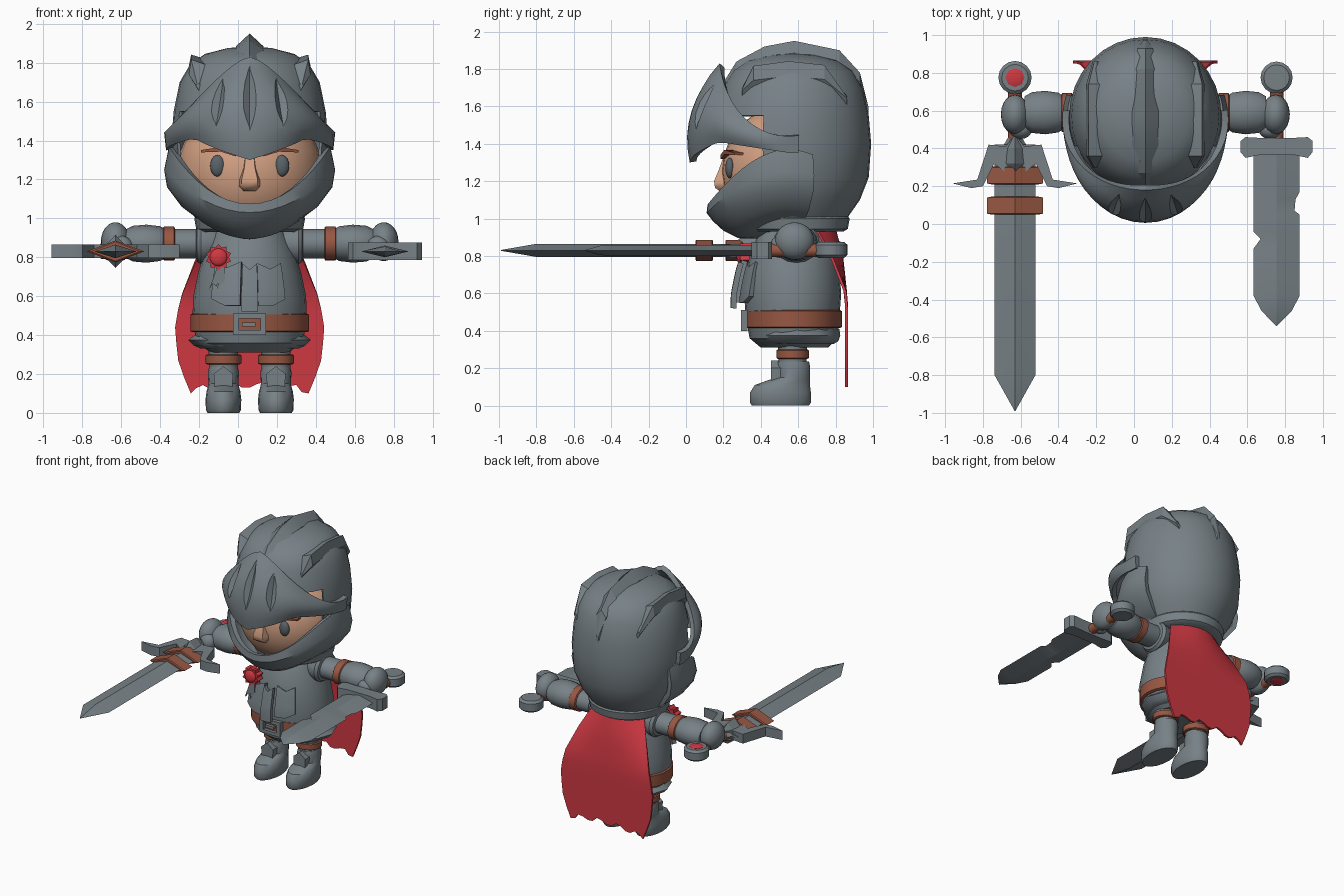
import bpy, bmesh, math
from math import sin, cos, pi, radians
from mathutils import Vector

if "Cube" in bpy.data.objects:
    bpy.data.objects.remove(bpy.data.objects["Cube"])

CX = 0.06  # body centre line


def material(name, rgb):
    m = bpy.data.materials.new(name)
    m.diffuse_color = (*rgb, 1)
    m.use_nodes = True
    m.node_tree.nodes["Principled BSDF"].inputs["Base Color"].default_value = m.diffuse_color
    return m


STEEL = material("steel", (0.185, 0.22, 0.24))
LEATHER = material("leather", (0.31, 0.095, 0.055))
RED = material("red_cloth", (0.62, 0.04, 0.055))
SKIN = material("skin", (0.66, 0.36, 0.23))
EYE = material("eye_grey", (0.10, 0.125, 0.14))


def finish(name, bm, mat, thick=0, angle=35):
    bmesh.ops.remove_doubles(bm, verts=bm.verts[:], dist=1e-4)
    bmesh.ops.recalc_face_normals(bm, faces=bm.faces[:])
    if thick:
        bmesh.ops.solidify(bm, geom=bm.faces[:], thickness=thick)
        bmesh.ops.recalc_face_normals(bm, faces=bm.faces[:])
    for f in bm.faces:
        f.smooth = True
    for e in bm.edges:
        e.smooth = e.calc_face_angle(0) < radians(angle)
    me = bpy.data.meshes.new(name)
    bm.to_mesh(me)
    bm.free()
    me.materials.append(mat)
    ob = bpy.data.objects.new(name, me)
    bpy.context.collection.objects.link(ob)
    return ob


def loft(name, rings, mat, angle=35):
    """Skin closed rings of equal length and cap both ends."""
    bm = bmesh.new()
    vs = [[bm.verts.new(p) for p in r] for r in rings]
    n = len(rings[0])
    for a, b in zip(vs, vs[1:]):
        for i in range(n):
            bm.faces.new((a[i], a[(i + 1) % n], b[(i + 1) % n], b[i]))
    bm.faces.new(vs[0])
    bm.faces.new(vs[-1])
    return finish(name, bm, mat, angle=angle)


def stack(name, levels, mat, cx=CX, n=24):
    """Elliptic rings (z, rx, ry, centre y) stacked upward."""
    return loft(name, [[(cx + rx * cos(2 * pi * i / n), cy + ry * sin(2 * pi * i / n), z)
                        for i in range(n)] for z, rx, ry, cy in levels], mat)


def tube_x(name, levels, mat, s, cy=0.59, cz=0.87, n=16):
    """Round rings (distance from centre line, radius) along an arm."""
    return loft(name, [[(CX + s * d, cy + r * cos(2 * pi * i / n), cz + 0.85 * r * sin(2 * pi * i / n))
                        for i in range(n)] for d, r in levels], mat)


def sheet(name, fn, nu, nv, mat, thick):
    """Curved sheet from fn(u, v), u and v in 0..1, with thickness."""
    bm = bmesh.new()
    g = [[bm.verts.new(fn(i / nu, j / nv)) for j in range(nv + 1)] for i in range(nu + 1)]
    for i in range(nu):
        for j in range(nv):
            bm.faces.new((g[i][j], g[i + 1][j], g[i + 1][j + 1], g[i][j + 1]))
    return finish(name, bm, mat, thick)


def ball(name, loc, size, mat, seg=20):
    bm = bmesh.new()
    bmesh.ops.create_uvsphere(bm, u_segments=seg, v_segments=12, radius=1)
    for v in bm.verts:
        v.co = Vector(a * b for a, b in zip(v.co, size)) + Vector(loc)
    return finish(name, bm, mat)


def blade(name, x, levels, mat, z=0.83):
    """Diamond sections (y, left width, right width, half thickness)."""
    return loft(name, [[(x - l, y, z), (x, y, z + t), (x + r, y, z), (x, y, z - t)]
                       for y, l, r, t in levels], mat, angle=15)


def prism(name, outline, a, b, mat, axis="z"):
    put = (lambda p, d: (p[0], p[1], d)) if axis == "z" else (lambda p, d: (p[0], d, p[1]))
    return loft(name, [[put(p, a) for p in outline], [put(p, b) for p in outline]], mat)


def lerp(t, pts):
    for (a, x), (b, y) in zip(pts, pts[1:]):
        if t <= b:
            return x + (y - x) * max(0, t - a) / (b - a)
    return pts[-1][1]


# helmet dome, open at the face
DOME = [(1.885, .01), (1.875, .12), (1.845, .24), (1.79, .32), (1.70, .375), (1.55, .407),
        (1.40, .42), (1.22, .407), (1.1, .36), (1.0, .29)]
bm = bmesh.new()
N = 32
rows = [[bm.verts.new((CX + r * .96 * cos(2 * pi * i / N), .57 + r * sin(2 * pi * i / N), z))
         for i in range(N)] for z, r in DOME]
bm.faces.new(rows[0])
for a, b in zip(rows, rows[1:]):
    for i in range(N):
        q = (a[i], a[(i + 1) % N], b[(i + 1) % N], b[i])
        c = sum((v.co for v in q), Vector()) / 4
        if not (c.y < 0.43 and c.z < 1.5):
            bm.faces.new(q)
finish("helmet_dome", bm, STEEL, 0.015)


# crests on the helmet
def crest(name, ox, path, nx):
    n = Vector((nx, 0, 1)).normalized()
    side = Vector((n.z, 0, -n.x))
    rings = []
    for y, z, w, h in path:
        p = Vector((CX + ox, y, z))
        rings.append([p - side * w - n * .04, p - side * w, p + n * h, p + side * w, p + side * w - n * .04])
    loft(name, rings, STEEL, 20)


crest("middle_crest", 0, [(.17, 1.68, .01, 0), (.27, 1.79, .05, .05), (.42, 1.865, .07, .055),
                          (.58, 1.885, .07, .065), (.82, 1.82, .06, .08), (.93, 1.73, .04, .05),
                          (.975, 1.60, .01, 0)], 0)
for s in (-1, 1):
    crest("side_crest", s * .27, [(.30, 1.69, .01, 0), (.36, 1.765, .05, .06), (.55, 1.79, .055, .06),
                                  (.74, 1.77, .05, .06), (.86, 1.65, .01, 0)], s * .6)


# visor with three V grooves
def visor_pt(a, v, out=0):
    c, s = max(cos(a), 0), abs(sin(a))
    rs = (.44 - .07 * c ** 2, .435 + .087 * c ** 2, .43 + .10 * c ** 4)
    zt = 1.83 - .39 * s ** 1.5
    zl = 1.30 + lerp(abs(a), [(0, 0), (.65, .11), (1.6, .05)])
    zs = (zt, zl + (zt - zl) * .52, zl)
    k = ((v - 1) * (v - 2) / 2, v * (2 - v), v * (v - 1) / 2)
    r = sum(p * q for p, q in zip(k, rs)) + out
    return Vector((CX + r * sin(a), .55 - r * cos(a), sum(p * q for p, q in zip(k, zs))))


visor = sheet("visor", lambda u, v: visor_pt(radians(-97 + 194 * u), 2 * v), 28, 8, STEEL, 0.035)
for a in (-.335, 0, .335):
    rings = []
    for v, w in ((.2, .003), (.55, .036), (1.1, .036), (1.45, .003)):
        rings.append([visor_pt(a - w / .5, v, .008), visor_pt(a, v, .06),
                      visor_pt(a + w / .5, v, .008), visor_pt(a, v, -.03 if w > .01 else -.002)])
    cutter = loft("groove_cutter", rings, STEEL)
    cutter.hide_render = True
    mod = visor.modifiers.new("groove", "BOOLEAN")
    mod.operation, mod.solver, mod.object = "DIFFERENCE", "EXACT", cutter
    bpy.context.view_layer.objects.active = visor
    bpy.ops.object.modifier_apply(modifier=mod.name)
    bpy.data.objects.remove(cutter)
visor.select_set(True)
bpy.ops.object.shade_smooth_by_angle(angle=radians(30))


# jaw guard
def jaw_pt(u, v):
    a = radians(-108 + 216 * u)
    k = sin(a) ** 2
    t = v * 5
    r = lerp(t, [(0, .435 - .02 * k), (1, .44), (2, .405 + .02 * k), (3, .35), (4, .27), (5, .08)])
    z0 = lerp(t, [(0, 1.075), (1, 1.03), (2, .985), (3, .935), (4, .895), (5, .89)])
    z1 = lerp(t, [(0, 1.37), (1, 1.25), (2, 1.16), (3, 1.06), (4, 1.0), (5, .95)])
    return (CX + r * sin(a), .55 - r * cos(a), z0 + (z1 - z0) * k)


sheet("jaw_guard", jaw_pt, 28, 5, STEEL, 0.035)

# face
ball("face", (CX, .55, 1.25), (.37, .36, .36), SKIN, 28)
loft("nose", [[(CX - w, .28, z), (CX - w * .6, y, z), (CX + w * .6, y, z), (CX + w, .28, z)]
              for z, w, y in ((1.14, .045, .19), (1.165, .07, .155), (1.20, .068, .15),
                              (1.26, .045, .175), (1.33, .035, .2))], SKIN, 50)
for s in (-1, 1):
    ball("eye", (CX + s * .165, .235, 1.27), (.038, .025, .055), EYE)
    loft("eyebrow", [[(CX + s * d, y, z - h), (CX + s * d, y, z + h), (CX + s * d, y + .05, z + h),
                      (CX + s * d, y + .05, z - h)]
                     for d, y, z, h in ((.07, .185, 1.33, .012), (.15, .205, 1.355, .012),
                                        (.25, .26, 1.345, .006))], LEATHER)

# torso, collar, belt and skirt
stack("torso", [(.31, .20, .18, .58), (.36, .27, .235, .575), (.47, .295, .25, .57), (.60, .29, .26, .57),
                (.72, .265, .25, .57), (.82, .235, .23, .575), (.90, .20, .20, .58), (.98, .16, .16, .59)], STEEL)
stack("collar", [(.93, .25, .25, .59), (.945, .275, .275, .59), (1.0, .285, .285, .59),
                 (1.02, .27, .27, .59)], STEEL, n=28)
stack("belt", [(.415, .295, .25, .575), (.42, .305, .258, .575), (.505, .305, .258, .575),
               (.51, .295, .25, .575)], LEATHER, n=28)
stack("skirt", [(.33, .25, .20, .59), (.345, .285, .225, .59), (.375, .315, .235, .59), (.41, .27, .23, .59)],
      STEEL, n=12)
for x0, x1, z0, z1 in ((-.085, .085, .485, .51), (-.085, .085, .40, .425), (-.085, -.055, .425, .485),
                       (.055, .085, .425, .485), (-.04, .03, .445, .465)):
    prism("buckle", [(CX + x0, z0), (CX + x1, z0), (CX + x1, z1), (CX + x0, z1)], .295, .33, STEEL, "y")


# chest plates following the torso
def chest(s, a0, a1, zlo, zhi, out):
    def fn(u, v):
        a = s * (a0 + (a1 - a0) * u)
        lo = zlo + .07 * max(0, u - .5) * (a1 > .2)
        z = lo + (zhi + .03 * abs(2 * u - 1) - lo) * v
        r = lerp(z, [(.47, .295), (.60, .29), (.72, .265), (.82, .235)]) + out
        return (CX + r * sin(a), .57 - (r - .03) * cos(a), z)
    sheet("chest_plate", fn, 6, 6, STEEL, .03)


for s in (-1, 1):
    chest(s, .14, .62, .55, .74, .025)
chest(1, -.12, .12, .52, .73, .04)

# rosette with ribbon tails
star = [(-.10 + r * cos(i * pi / 10), .80 + r * sin(i * pi / 10)) for i in range(20)
        for r in [.068 if i % 2 else .052]]
prism("rosette", star, .29, .35, RED, "y")
ball("rosette_centre", (-.10, .29, .80), (.045, .02, .045), RED)
for d in (-.03, .015):
    prism("ribbon_tail", [(-.10, .77), (-.07, .76), (-.08 + d, .65), (-.10 + d, .665), (-.12 + d, .63)],
          .295, .315, STEEL, "y")

# limbs, mirrored about the centre line
for s in (-1, 1):
    tube_x("shoulder", [(.15, .09), (.20, .115), (.25, .125), (.27, .11), (.275, .09)], STEEL, s)
    tube_x("upper_arm", [(.18, .09), (.42, .09)], STEEL, s)
    tube_x("arm_band", [(.385, .095), (.39, .103), (.44, .103), (.445, .095)], LEATHER, s)
    tube_x("forearm", [(.43, .085), (.46, .105), (.53, .115), (.60, .108), (.64, .085)], STEEL, s)
    ball("hand", (CX + s * .69, .58, .88), (.075, .105, .10), STEEL)
    ball("thumb", (CX + s * .66, .50, .85), (.06, .05, .06), STEEL)
    lx = CX + s * .135
    stack("leg", [(.10, .07, .07, .57), (.38, .078, .08, .57)], STEEL, lx, 16)
    stack("leg_band", [(.25, .085, .08, .57), (.255, .092, .087, .57), (.295, .092, .087, .57),
                       (.30, .085, .08, .57)], LEATHER, lx, 16)
    stack("boot", [(0, .082, .155, .505), (.015, .09, .165, .505), (.07, .092, .165, .505),
                   (.11, .087, .15, .515), (.135, .08, .115, .55), (.15, .077, .09, .575),
                   (.21, .08, .09, .575), (.235, .074, .084, .575)], STEEL, lx, 18)
    prism("shin_plate", [(lx - .045, .13), (lx + .045, .13), (lx + .05, .2), (lx, .24), (lx - .05, .2)],
          .455, .52, STEEL, "y")


# cape with ragged hem
def cape_pt(u, v):
    k = 2 * u - 1
    hem = .10 + .03 * (round(u * 16) % 4 == 2) + .02 * (round(u * 16) % 4 == 1) + .03 * (1 - k * k)
    z = .95 + (hem - .95) * v
    w = lerp(z, [(.07, .29), (.25, .365), (.43, .385), (.58, .36), (.80, .275), (.95, .20)])
    y = lerp(z, [(.07, .865), (.57, .865), (.80, .84), (.95, .80)])
    return (CX + w * k, y - .10 * k * k * max(0, z - .6) / .35, z)


sheet("cape", cape_pt, 16, 10, RED, .014)

# hilts
for x, r in ((-.63, .088), (.755, .085)):
    bm = bmesh.new()
    bmesh.ops.create_cone(bm, cap_ends=True, segments=8, radius1=.036, radius2=.036, depth=.30)
    for v in bm.verts:
        v.co = (x + v.co.x, .57 + v.co.z, .83 + v.co.y)
    finish("grip", bm, LEATHER, angle=50)
    stack("pommel", [(.79, r * .8, r * .8, .775), (.805, r, r, .775), (.86, r, r, .775),
                     (.875, r * .8, r * .8, .775)], STEEL, x, 16)
stack("pommel_gem", [(.782, .035, .035, .775), (.788, .05, .05, .775), (.877, .05, .05, .775),
                     (.883, .035, .035, .775)], RED, -.63, 8)

# long sword
blade("long_blade", -.63, [(.42, .108, .108, .035), (-.80, .108, .108, .035), (-.99, .002, .002, .002)], STEEL)
for y in (.21, .05):
    blade("blade_band", -.63, [(y, .125, .125, .05), (y + .005, .148, .148, .056),
                               (y + .09, .148, .148, .056), (y + .095, .125, .125, .05)], LEATHER)
half = [(.05, .41), (.14, .42), (.20, .235), (.33, .215), (.23, .19), (.17, .20), (.11, .32), (.06, .28)]
outline = [(0, .475)] + half + [(0, .24)] + [(-x, y) for x, y in reversed(half)]
prism("winged_guard", [(x - .63, y) for x, y in outline], .795, .865, STEEL)
blade("guard_boss", -.63, [(.24, .01, .01, .03), (.32, .08, .08, .085), (.40, .07, .07, .08),
                           (.47, .03, .03, .04)], STEEL)

# notched short sword
blade("short_blade", .755, [(.38, .122, .122, .03), (.17, .122, .122, .03), (.13, .122, .10, .03),
                            (.07, .122, .095, .03), (.05, .122, .122, .03), (-.04, .122, .122, .03),
                            (-.08, .085, .122, .03), (-.13, .122, .122, .03), (-.38, .122, .122, .03),
                            (-.46, .08, .08, .025), (-.54, .002, .002, .002)], STEEL)
prism("cross_guard", [(.565, .38), (.59, .35), (.66, .365), (.85, .365), (.92, .35), (.945, .38), (.945, .44),
                      (.92, .46), (.83, .455), (.68, .455), (.59, .46), (.565, .44)], .785, .875, STEEL)
